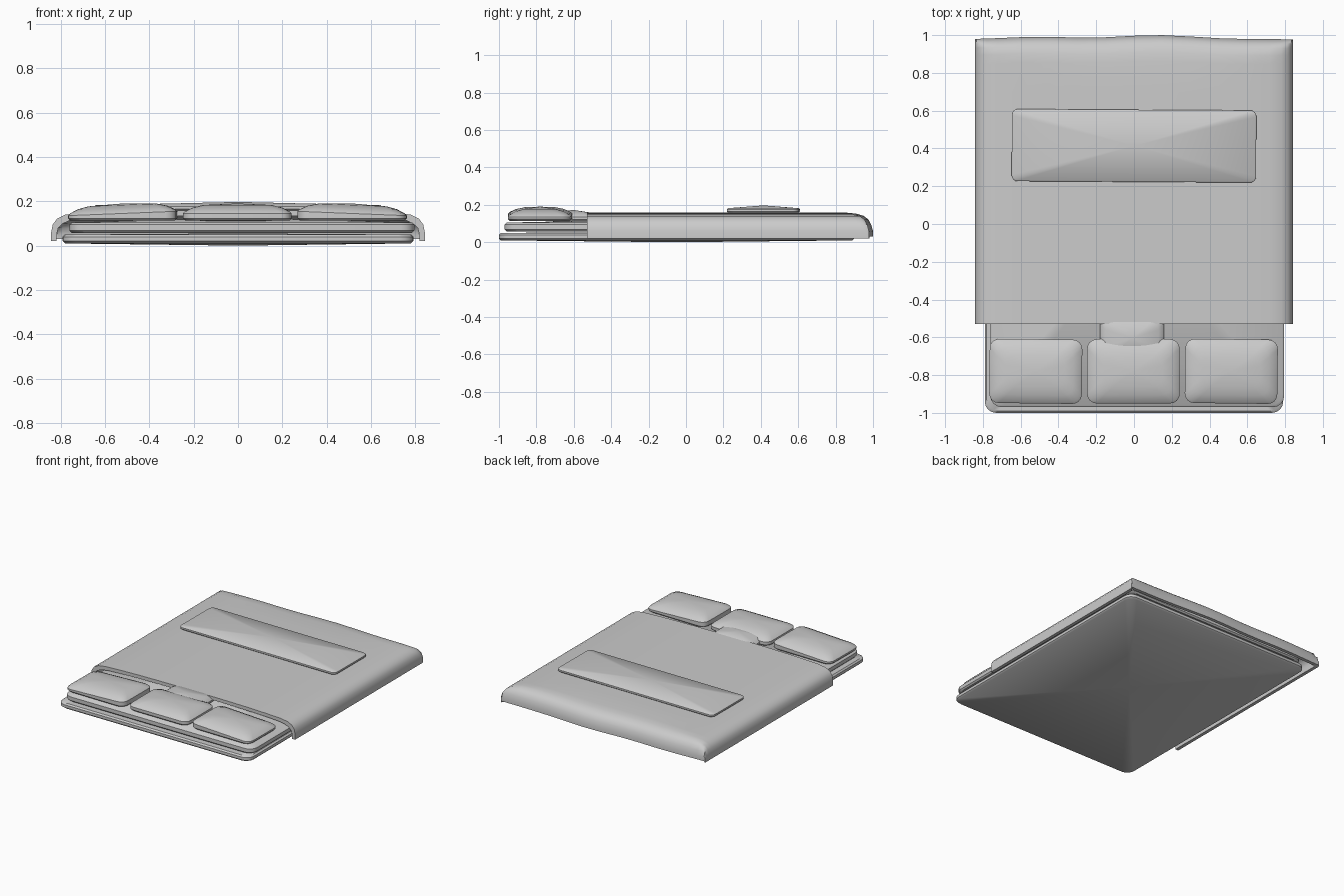
import bpy, bmesh, math
from math import cos, sin, pi, exp

if "Cube" in bpy.data.objects:
    bpy.data.objects.remove(bpy.data.objects["Cube"])


def finish(name, bm, angle=40):
    bmesh.ops.remove_doubles(bm, verts=bm.verts, dist=0.0008)
    bmesh.ops.recalc_face_normals(bm, faces=bm.faces)
    me = bpy.data.meshes.new(name)
    bm.to_mesh(me)
    bm.free()
    ob = bpy.data.objects.new(name, me)
    bpy.context.collection.objects.link(ob)
    bpy.ops.object.select_all(action='DESELECT')
    ob.select_set(True)
    bpy.context.view_layer.objects.active = ob
    bpy.ops.object.shade_smooth_by_angle(angle=math.radians(angle))
    return ob


def rounded_rect(hx, hy, r, n=4):
    pts = []
    for k, (sx, sy) in enumerate([(1, 1), (-1, 1), (-1, -1), (1, -1)]):
        for i in range(n + 1):
            a = (k + i / n) * pi / 2
            pts.append((sx * (hx - r) + r * cos(a), sy * (hy - r) + r * sin(a)))
    return pts


def cushion(name, x0, x1, y0, y1, z0, z1, dome_top, dome_bottom=None,
            r=0.05, bevel=0.01, rings=(), tilt=0.0, turn=0.0):
    """Rounded slab whose top swells through the rings (inset, z) to a centre point."""
    hx, hy = (x1 - x0) / 2, (y1 - y0) / 2
    cx, cy = (x0 + x1) / 2, (y0 + y1) / 2
    levels = [(bevel, z0), (0, z0 + bevel), (0, z1 - bevel), (bevel, z1)] + list(rings)
    bm = bmesh.new()
    loops = []
    for inset, z in levels:
        loops.append([])
        for px, py in rounded_rect(hx - inset, hy - inset, r):
            x = px * cos(turn) - py * sin(turn)
            y = px * sin(turn) + py * cos(turn)
            dz = tilt * px if z > z0 + bevel else 0
            loops[-1].append(bm.verts.new((cx + x, cy + y, z + dz)))
    n = len(loops[0])
    for a, b in zip(loops, loops[1:]):
        for i in range(n):
            j = (i + 1) % n
            bm.faces.new((a[i], a[j], b[j], b[i]))
    bottom = z0 if dome_bottom is None else dome_bottom
    for loop, z in ((loops[0], bottom), (loops[-1], dome_top)):
        c = bm.verts.new((cx, cy, z))
        for i in range(n):
            bm.faces.new((loop[i], loop[(i + 1) % n], c))
    return finish(name, bm)


# Bed base and mattress
cushion("bed_base", -0.79, 0.79, -1.0, 0.90, 0.01, 0.05, 0.055, 0.0, r=0.06)
cushion("mattress", -0.76, 0.795, -0.97, 0.90, 0.058, 0.105, 0.125, r=0.06)

# Three pillows, outer two sloping up towards the middle
for name, x0, x1, tilt, turn in (("pillow_left", -0.765, -0.275, 0.04, -0.012),
                                 ("pillow_middle", -0.248, 0.242, 0, 0),
                                 ("pillow_right", 0.27, 0.76, -0.04, -0.012)):
    cushion(name, x0, x1, -0.95, -0.61, 0.113, 0.155, 0.19,
            rings=((0.045, 0.172), (0.09, 0.183)), tilt=tilt, turn=turn)

# Small cushion tucked between middle pillow and blanket
cushion("small_cushion", -0.18, 0.16, -0.72, -0.49, 0.112, 0.145, 0.173,
        rings=((0.03, 0.16),), r=0.04)

# Folded throw across the blanket
cushion("folded_throw", -0.647, 0.647, 0.223, 0.605, 0.158, 0.182, 0.197,
        r=0.03, bevel=0.006, turn=-0.006)


# Blanket: a thick sheet hanging over both sides and the foot end
def end_wave(x):
    return -0.022 + 0.013 * exp(-((x + 0.5) / 0.25) ** 2) + 0.022 * exp(-((x - 0.12) / 0.28) ** 2)


half = [(0, 0.16), (0.15, 0.16), (0.3, 0.159), (0.45, 0.157), (0.6, 0.153), (0.72, 0.148),
        (0.78, 0.139), (0.815, 0.122), (0.835, 0.095), (0.842, 0.06), (0.842, 0.02)]
across = [(-x, z) for x, z in half[:0:-1]] + half
along = [(-0.53, 0.2), (-0.1, 0.2), (0.3, 0.2), (0.7, 0.2), (0.86, 0.158), (0.91, 0.153),
         (0.95, 0.141), (0.975, 0.122), (0.99, 0.095), (1.0, 0.06), (1.0, 0.03)]

bm = bmesh.new()
layers = []
for t in (0.0, 0.025):
    grid = []
    for y, cap in along:
        row = []
        for x, z in across:
            zz = min(z, cap)
            zz -= t * max(0, min(1, (zz - 0.03) / 0.1))
            wave = end_wave(x) * max(0, (y - 0.6) / 0.4)
            xx = x * (1 - t / 0.842)
            yy = y + wave - t * max(0, (y - 0.6) / 0.4)
            row.append(bm.verts.new((xx, yy, zz)))
        grid.append(row)
    for a, b in zip(grid, grid[1:]):
        for i in range(len(a) - 1):
            bm.faces.new((a[i], a[i + 1], b[i + 1], b[i]))
    layers.append(grid)


def border(g):
    return g[0] + [r[-1] for r in g[1:]] + g[-1][-2::-1] + [r[0] for r in g[-2:0:-1]]


outer, inner = border(layers[0]), border(layers[1])
for i in range(len(outer)):
    j = (i + 1) % len(outer)
    bm.faces.new((outer[i], outer[j], inner[j], inner[i]))
finish("blanket", bm, 50)
